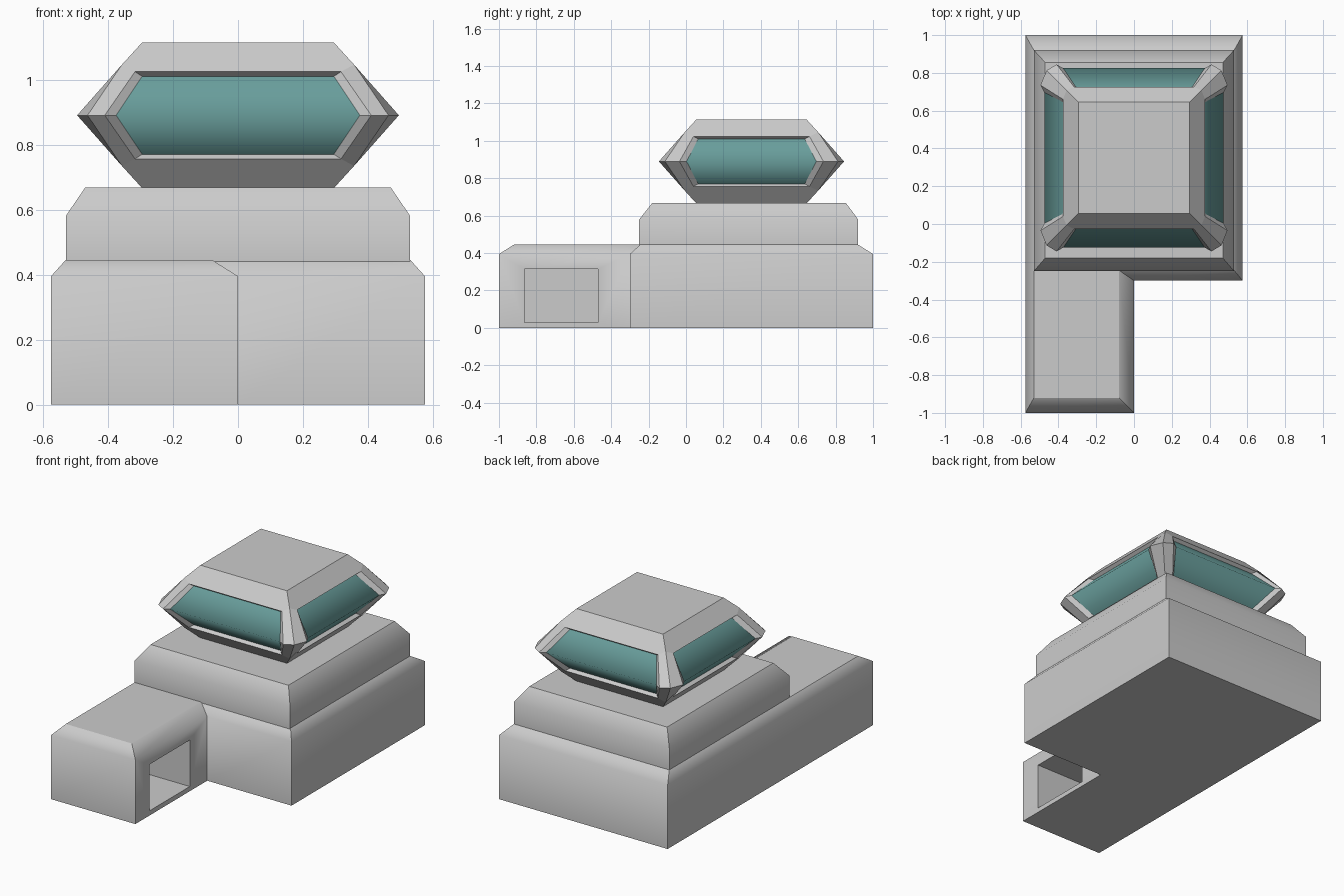
import bpy, bmesh
from mathutils import Matrix, Vector

if "Cube" in bpy.data.objects:
    bpy.data.objects.remove(bpy.data.objects["Cube"])


def finish(bm, name):
    bmesh.ops.remove_doubles(bm, verts=bm.verts, dist=0.0005)
    bmesh.ops.recalc_face_normals(bm, faces=bm.faces)
    me = bpy.data.meshes.new(name)
    bm.to_mesh(me)
    bm.free()
    ob = bpy.data.objects.new(name, me)
    bpy.context.collection.objects.link(ob)
    return ob


def chamfered_block(name, outline, top, z0, z1, z2):
    """Straight walls z0-z1, then a sloped shoulder up to the top outline."""
    bm = bmesh.new()
    rings = [[bm.verts.new((x, y, z)) for x, y in pts]
             for pts, z in ((outline, z0), (outline, z1), (top, z2))]
    n = len(outline)
    for lo, hi in zip(rings, rings[1:]):
        for i in range(n):
            j = (i + 1) % n
            bm.faces.new((lo[i], lo[j], hi[j], hi[i])).smooth = True
    bm.faces.new(rings[0][::-1])
    bm.faces.new(rings[2])
    # only the wall/shoulder edge is shaded soft
    for e in bm.edges:
        e.smooth = all(v in rings[1] for v in e.verts)
    return finish(bm, name)


def rect(x, y0, y1):
    return [(-x, y0), (x, y0), (x, y1), (-x, y1)]


# L-shaped ground floor
base = chamfered_block(
    "base",
    [(-.575, -1), (0, -1), (0, -.30), (.575, -.30), (.575, 1), (-.575, 1)],
    [(-.53, -.92), (-.08, -.92), (-.08, -.245), (.53, -.245), (.53, .92), (-.53, .92)],
    0, .395, .445)

# doorway recess in the wing
bm = bmesh.new()
bmesh.ops.create_cube(bm, size=1, matrix=Matrix.Translation((-.2, -.667, .172))
                      @ Matrix.Diagonal((.6, .395, .286, 1)))
cutter = finish(bm, "doorway_cutter")
cutter.hide_render = True
cutter.hide_viewport = False
mod = base.modifiers.new("doorway", "BOOLEAN")
mod.operation = "DIFFERENCE"
mod.solver = "EXACT"
mod.object = cutter
dg = bpy.context.evaluated_depsgraph_get()
cut_mesh = bpy.data.meshes.new_from_object(base.evaluated_get(dg))
base.modifiers.clear()
base.data = cut_mesh
bpy.data.objects.remove(cutter)

# middle tier
chamfered_block("middle_tier", rect(.53, -.25, .92), rect(.47, -.18, .855),
                .44, .58, .668)

# lookout room: four faceted sides, mirrored above and below its waist
shell, panes = bmesh.new(), bmesh.new()
centre = Matrix.Translation((0, .35, .89))


def add(bm, turn, s, pts):
    m = centre @ turn
    return bm.faces.new([bm.verts.new(m @ Vector((x, y, z * s))) for x, y, z in pts])


for k in range(4):
    turn = Matrix.Rotation(k * 1.5707963, 4, "Z")
    # opening top, opening waist, pane top, pane waist half-widths
    t, a, q, r = ((.317, .41, .295, .375), (.31, .385, .285, .347))[k % 2]
    for s in (1, -1):
        def pair(x, y, z):
            return (-x, y, z), (x, y, z)
        C, P = pair(.295, .295, .224), pair(.357, .357, .156)
        O, M, A = pair(t, .376, .134), pair(.463, .463, 0), pair(a, .495, 0)
        Q, R = pair(q, .357, .12), pair(r, .475, 0)
        add(shell, turn, s, (C[0], C[1], P[1], O[1], O[0], P[0]))
        add(shell, turn, s, (O[0], O[1], Q[1], Q[0]))
        for i in (0, 1):
            add(shell, turn, s, (P[i], M[i], A[i], O[i]))
            add(shell, turn, s, (O[i], A[i], R[i], Q[i]))
        add(panes, turn, s, (Q[0], Q[1], R[1], R[0])).smooth = True
for s in (1, -1):
    add(shell, Matrix.Identity(4), s,
        [(x, y, .224) for x, y in rect(.295, -.295, .295)])
finish(shell, "lookout_room")

# teal window panes
windows = finish(panes, "window_panes")
teal = bpy.data.materials.new("teal_glass")
teal.diffuse_color = (.14, .34, .33, 1)
teal.use_nodes = True
teal.node_tree.nodes["Principled BSDF"].inputs["Base Color"].default_value = teal.diffuse_color
windows.data.materials.append(teal)
